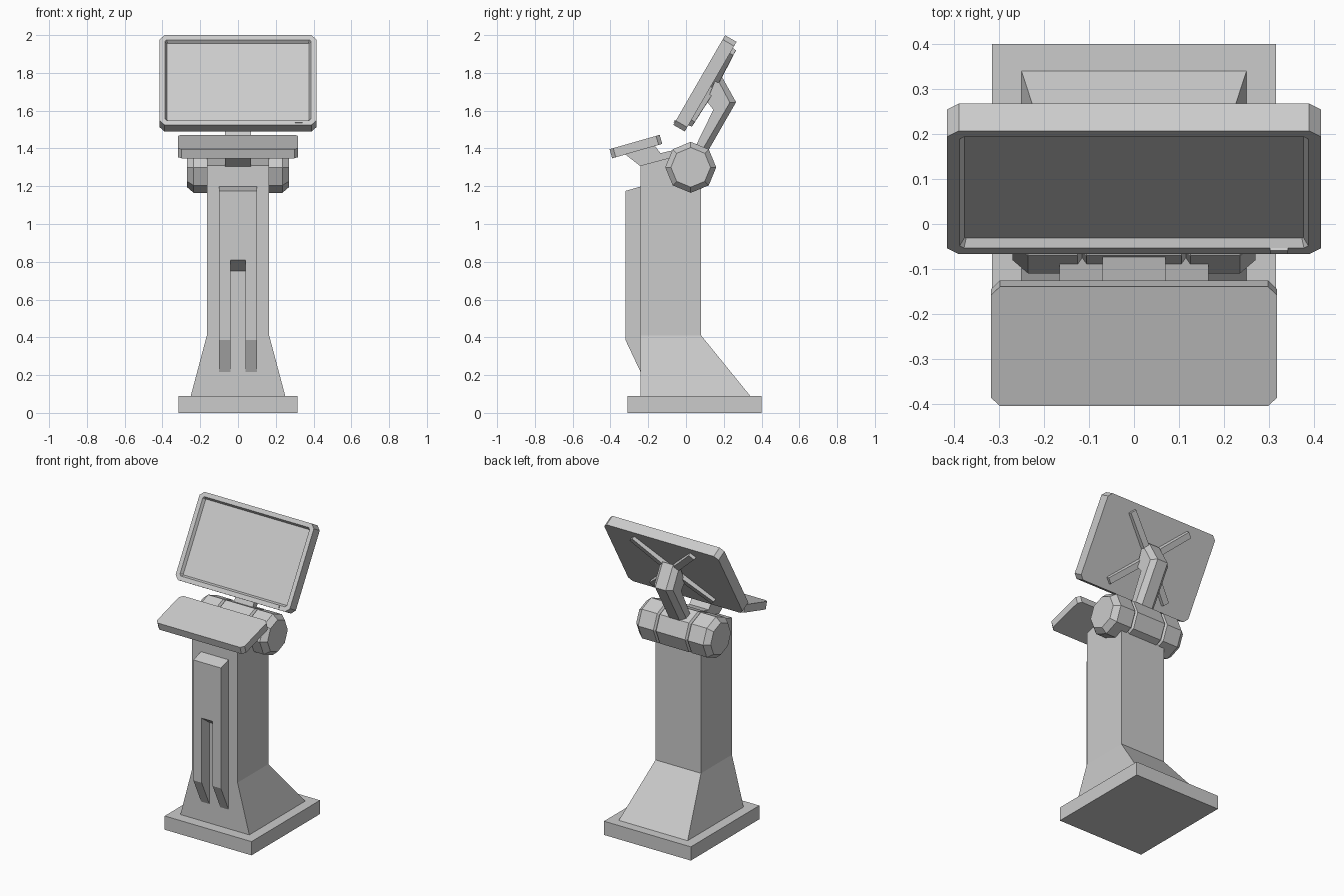
import bpy, bmesh, math
from mathutils import Matrix, Vector

cube = bpy.data.objects.get("Cube")
if cube:
    bpy.data.objects.remove(cube)

grey = bpy.data.materials.new("plain_grey")
grey.use_nodes = True
colour = (0.6, 0.6, 0.6, 1)
grey.diffuse_color = colour
grey.node_tree.nodes["Principled BSDF"].inputs["Base Color"].default_value = colour


def finish(name, bm, matrix=Matrix()):
    bmesh.ops.recalc_face_normals(bm, faces=bm.faces)
    mesh = bpy.data.meshes.new(name)
    bm.to_mesh(mesh)
    bm.free()
    mesh.materials.append(grey)
    obj = bpy.data.objects.new(name, mesh)
    obj.matrix_world = matrix
    bpy.context.collection.objects.link(obj)
    return obj


def loft_mesh(rings):
    """Skin a list of equal-length point rings and cap both ends."""
    bm = bmesh.new()
    loops = [[bm.verts.new(p) for p in ring] for ring in rings]
    n = len(loops[0])
    for a, b in zip(loops, loops[1:]):
        for i in range(n):
            j = (i + 1) % n
            bm.faces.new((a[i], a[j], b[j], b[i]))
    bm.faces.new(loops[0])
    bm.faces.new(loops[-1])
    bmesh.ops.recalc_face_normals(bm, faces=bm.faces)
    return bm


def rect(x, y0, y1, z0, z1=None):
    z1 = z0 if z1 is None else z1
    return [(-x, y0, z0), (x, y0, z0), (x, y1, z1), (-x, y1, z1)]


def side_profile(points, x):
    return [(x, y, z) for y, z in points]


def clipped_rect(w, h, c, z):
    """Rectangle of half sizes w, h with its corners cut by c."""
    return [(-w + c, -h, z), (w - c, -h, z), (w, -h + c, z), (w, h - c, z),
            (w - c, h, z), (-w + c, h, z), (-w, h - c, z), (-w, -h + c, z)]


def tilted(angle, y, z):
    return Matrix.Translation((0, y, z)) @ Matrix.Rotation(math.radians(angle), 4, 'X')


# Base plate and flared column
finish("base_plate", loft_mesh([rect(0.315, -0.31, 0.4, 0), rect(0.315, -0.31, 0.4, 0.09)]))
finish("column", loft_mesh([rect(0.25, -0.24, 0.34, 0.09),
                            rect(0.165, -0.24, 0.08, 0.41),
                            rect(0.165, -0.24, 0.08, 1.31, 1.395)]))

# Raised front panel with a slot cut up from its foot
panel_side = [(-0.235, 1.2), (-0.32, 1.175), (-0.32, 0.385), (-0.235, 0.205)]
panel = finish("front_panel", loft_mesh([side_profile(panel_side, x) for x in (-0.1, 0.1)]))
slot_side = [(-0.335, 0.82), (-0.24, 0.75), (-0.22, 0.735), (-0.22, 0.1), (-0.335, 0.1)]
cutter = finish("slot_cutter", loft_mesh([side_profile(slot_side, x) for x in (-0.04, 0.04)]))
cutter.hide_render = True
cutter.display_type = 'WIRE'
cutter.hide_set(True)
slot = panel.modifiers.new("slot", 'BOOLEAN')
slot.operation = 'DIFFERENCE'
slot.solver = 'EXACT'
slot.object = cutter

# Eight-sided hinge barrel with bevelled ends and two grooves
half = [(0.27, 0.105), (0.235, 0.135), (0.125, 0.135), (0.115, 0.122), (0.105, 0.135)]
stations = [(-x, r) for x, r in half] + half[::-1]
finish("hinge_barrel", loft_mesh([
    [(x, 0.025 + r * math.cos(i * math.pi / 4), 1.3 + r * math.sin(i * math.pi / 4))
     for i in range(8)] for x, r in stations]))

# Tray and its bracket
bracket_side = [(-0.24, 1.305), (-0.33, 1.375), (-0.17, 1.42),
                (-0.135, 1.375), (-0.05, 1.395), (-0.05, 1.3)]
finish("tray_bracket", loft_mesh([side_profile(bracket_side, x) for x in (-0.07, 0.07)]))
finish("tray", loft_mesh([clipped_rect(0.318, 0.138, 0.02, z) for z in (-0.05, 0)]),
       tilted(16, -0.272, 1.434))

# Bent arm with chamfered rear edges
arm_front = [(0.045, 1.4), (0.145, 1.605), (0.11, 1.65), (0.15, 1.75)]
arm_back = [(0.187, 1.785), (0.265, 1.645), (0.11, 1.375)]
arm_back_side = [(0.165, 1.77), (0.232, 1.643), (0.085, 1.39)]
finish("arm", loft_mesh([side_profile(arm_front + back, x) for x, back in
                         ((-0.068, arm_back_side), (-0.038, arm_back),
                          (0.038, arm_back), (0.068, arm_back_side))]))

# Display housing with recessed screen
screen_frame = tilted(60, 0.07, 1.762)
bm = loft_mesh([clipped_rect(0.415, 0.274, 0.026, z) for z in (-0.07, 0)])
front = [f for f in bm.faces if f.normal.z > 0.9]
bmesh.ops.inset_region(bm, faces=front, thickness=0.03, depth=0)
bmesh.ops.inset_region(bm, faces=front, thickness=0.012, depth=-0.0185)
finish("display", bm, screen_frame)

# Small button under the screen
finish("display_button", loft_mesh([rect(0.02, -0.008, 0.008, z) for z in (-0.01, 0.006)]),
       screen_frame @ Matrix.Translation((0.322, -0.255, 0)))

# Crossed ribs on the back of the display, thinning outwards
for i, (sx, sy) in enumerate(((1, 1), (-1, 1), (-1, -1), (1, -1))):
    turn = Matrix.Rotation(math.atan2(sy, sx), 4, 'Z')
    rings = []
    for x, depth in ((0, 0.03), (0.31, 0.02)):
        rings.append([(x, -0.025, -0.06), (x, 0.025, -0.06),
                      (x, 0.02, -0.07 - depth), (x, -0.02, -0.07 - depth)])
    finish("display_rib_%d" % (i + 1), loft_mesh(rings), screen_frame @ turn)
